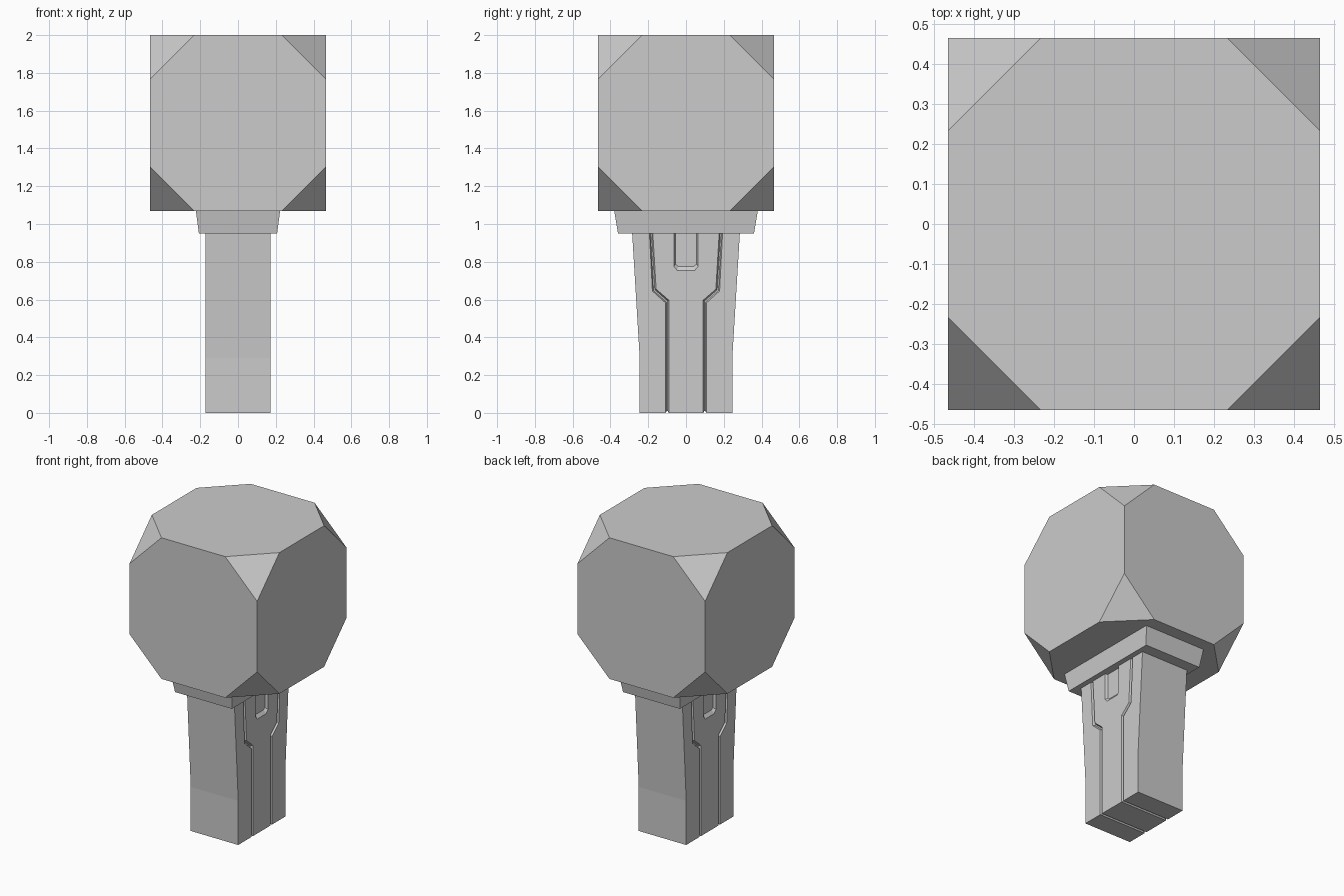
import bpy, bmesh

if "Cube" in bpy.data.objects:
    bpy.data.objects.remove(bpy.data.objects["Cube"], do_unlink=True)

grey = bpy.data.materials.new("plain grey")
grey.use_nodes = True
colour = (0.6, 0.6, 0.6, 1)
grey.diffuse_color = colour
grey.node_tree.nodes["Principled BSDF"].inputs["Base Color"].default_value = colour


def finish(name, bm):
    bmesh.ops.recalc_face_normals(bm, faces=bm.faces)
    mesh = bpy.data.meshes.new(name)
    bm.to_mesh(mesh)
    bm.free()
    mesh.materials.append(grey)
    ob = bpy.data.objects.new(name, mesh)
    bpy.context.collection.objects.link(ob)
    return ob


def loft(name, rings):
    """Solid through matching rings of points, capped at both ends."""
    bm = bmesh.new()
    loops = [[bm.verts.new(p) for p in ring] for ring in rings]
    for a, b in zip(loops, loops[1:]):
        for i in range(len(a)):
            j = (i + 1) % len(a)
            bm.faces.new((a[i], a[j], b[j], b[i]))
    bm.faces.new(loops[0][::-1])
    bm.faces.new(loops[-1])
    return finish(name, bm)


def rect(x, y, z):
    return [(-x, -y, z), (x, -y, z), (x, y, z), (-x, y, z)]


def cut(target, cutter):
    mod = target.modifiers.new("cut", 'BOOLEAN')
    mod.operation, mod.solver, mod.object = 'DIFFERENCE', 'EXACT', cutter
    with bpy.context.temp_override(object=target, active_object=target):
        bpy.ops.object.modifier_apply(modifier=mod.name)
    bpy.data.objects.remove(cutter, do_unlink=True)


# Head: cube with its eight corners sliced off
R = 0.465
bm = bmesh.new()
bmesh.ops.create_cube(bm, size=2 * R)
for sx in (-1, 1):
    for sy in (-1, 1):
        for sz in (-1, 1):
            n = (sx, sy, sz)
            point = (sx * R, sy * R, sz * R / 2)
            geom = bm.verts[:] + bm.edges[:] + bm.faces[:]
            res = bmesh.ops.bisect_plane(bm, geom=geom, plane_co=point,
                                         plane_no=n, clear_outer=True)
            edges = [e for e in res["geom_cut"] if isinstance(e, bmesh.types.BMEdge)]
            bmesh.ops.holes_fill(bm, edges=edges)
bmesh.ops.translate(bm, verts=bm.verts, vec=(0, 0, 2 - R))
finish("head", bm)

# Collar under the head
loft("collar", [rect(0.207, 0.36, 0.95), rect(0.223, 0.38, 1.07)])

# Handle, flaring towards the collar
W = 0.173
handle = loft("handle", [rect(W, 0.245, 0), rect(W, 0.245, 0.29), rect(W, 0.285, 0.95)])

# Engraved side details as (y, z) outlines: at the surface, then at the floor
GROOVE_OUT = [(-0.194, 0.96), (-0.178, 0.645), (-0.108, 0.582), (-0.108, -0.01),
              (-0.091, -0.01), (-0.091, 0.597), (-0.158, 0.655), (-0.176, 0.96)]
GROOVE_IN = [(-0.188, 0.96), (-0.172, 0.648), (-0.102, 0.586), (-0.102, -0.01),
             (-0.097, -0.01), (-0.097, 0.592), (-0.165, 0.652), (-0.182, 0.96)]
POCKET_OUT = [(-0.064, 0.96), (-0.064, 0.775), (-0.046, 0.754),
              (0.046, 0.754), (0.064, 0.775), (0.064, 0.96)]
POCKET_IN = [(-0.056, 0.96), (-0.056, 0.788), (-0.042, 0.776),
             (0.042, 0.776), (0.056, 0.788), (0.056, 0.96)]
DEPTH = 0.017


def engrave(side, flip, outer, inner):
    levels = ((outer, W + 0.01), (outer, W), (inner, W - DEPTH))
    cut(handle, loft("cutter", [[(side * x, flip * y, z) for y, z in pts]
                                for pts, x in levels]))


for side in (-1, 1):
    engrave(side, 1, POCKET_OUT, POCKET_IN)
    for flip in (-1, 1):
        engrave(side, flip, GROOVE_OUT, GROOVE_IN)

# Grooves carry on across the underside
for flip in (-1, 1):
    section = [(-0.108, -0.01), (-0.108, 0), (-0.102, 0.01),
               (-0.097, 0.01), (-0.091, 0), (-0.091, -0.01)]
    cut(handle, loft("cutter", [[(x, flip * y, z) for y, z in section]
                                for x in (-0.2, 0.2)]))
